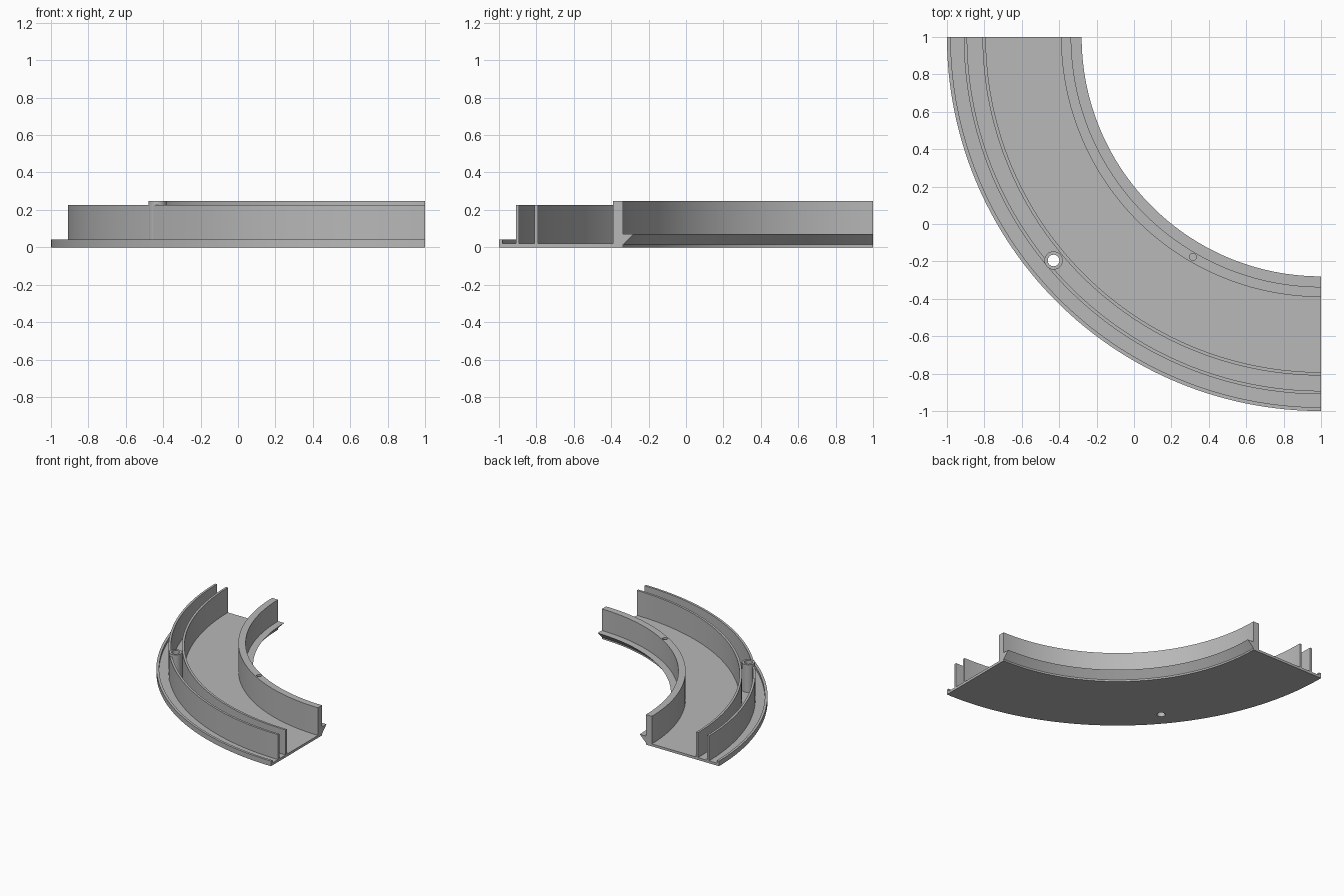
import bpy, bmesh, math
from mathutils import Vector

if "Cube" in bpy.data.objects:
    bpy.data.objects.remove(bpy.data.objects["Cube"], do_unlink=True)

CENTRE = Vector((1, 1, 0))      # centre of the quarter-turn
STEPS = 64
FLOOR, WALL, RAIL = 0.02, 0.225, 0.247

grey = bpy.data.materials.new("plain grey")
grey.use_nodes = True
grey.diffuse_color = (0.48, 0.48, 0.48, 1)
grey.node_tree.nodes["Principled BSDF"].inputs["Base Color"].default_value = (0.48, 0.48, 0.48, 1)


def finish(name, bm):
    bmesh.ops.recalc_face_normals(bm, faces=bm.faces)
    mesh = bpy.data.meshes.new(name)
    bm.to_mesh(mesh)
    bm.free()
    mesh.materials.append(grey)
    obj = bpy.data.objects.new(name, mesh)
    bpy.context.collection.objects.link(obj)
    return obj


def sweep(name, profile):
    """Sweep a closed (radius, height) profile through the quarter-turn."""
    bm = bmesh.new()
    rings = []
    for i in range(STEPS + 1):
        a = math.pi + math.pi / 2 * i / STEPS
        rings.append([bm.verts.new(CENTRE + Vector((r * math.cos(a), r * math.sin(a), z)))
                      for r, z in profile])
    n = len(profile)
    for a, b in zip(rings, rings[1:]):
        for j in range(n):
            k = (j + 1) % n
            bm.faces.new((a[j], a[k], b[k], b[j]))
    bm.faces.new(rings[0])
    bm.faces.new(rings[-1])
    return finish(name, bm)


def cylinder(name, x, y, radius, bottom, top):
    bm = bmesh.new()
    bmesh.ops.create_cone(bm, cap_ends=True, segments=32, radius1=radius,
                          radius2=radius, depth=top - bottom)
    bmesh.ops.translate(bm, verts=bm.verts, vec=(x, y, (top + bottom) / 2))
    return finish(name, bm)


def combine(target, other, operation):
    mod = target.modifiers.new(other.name, 'BOOLEAN')
    mod.operation = operation
    mod.solver = 'EXACT'
    mod.object = other
    other.hide_render = True
    other.hide_viewport = True


# Cross-section: outer lip, two thin walls, floor, thick rail and inner flange
profile = [(2.0, 0), (2.0, 0.042), (1.98, 0.042), (1.98, FLOOR)]
for outer, inner in ((1.91, 1.892), (1.81, 1.792)):
    profile += [(outer, FLOOR), (outer, WALL), (inner, WALL), (inner, FLOOR)]
profile += [(1.39, FLOOR), (1.39, RAIL), (1.336, RAIL), (1.336, 0.07),
            (1.28, 0.07), (1.336, 0.014), (1.336, 0)]
channel = sweep("curved_channel", profile)

# Screw tube between the thin walls, bored right through the floor
TUBE = (-0.43, -0.195)
combine(channel, cylinder("screw_tube", *TUBE, 0.049, 0.01, RAIL), 'UNION')
combine(channel, cylinder("tube_bore_cutter", *TUBE, 0.031, -0.1, 0.4), 'DIFFERENCE')

# Blind pin hole in the top of the thick rail
combine(channel, cylinder("pin_hole_cutter", 0.315, -0.176, 0.019, 0.1, 0.4), 'DIFFERENCE')

# Bake the cuts and drop the helpers
bpy.context.view_layer.update()
graph = bpy.context.evaluated_depsgraph_get()
baked = bpy.data.meshes.new_from_object(channel.evaluated_get(graph))
helpers = [m.object for m in channel.modifiers]
channel.modifiers.clear()
channel.data = baked
for helper in helpers:
    bpy.data.objects.remove(helper, do_unlink=True)

# Smooth curves with crisp edges
bpy.ops.object.select_all(action='DESELECT')
channel.select_set(True)
bpy.context.view_layer.objects.active = channel
bpy.ops.object.shade_smooth_by_angle(angle=math.radians(30))
